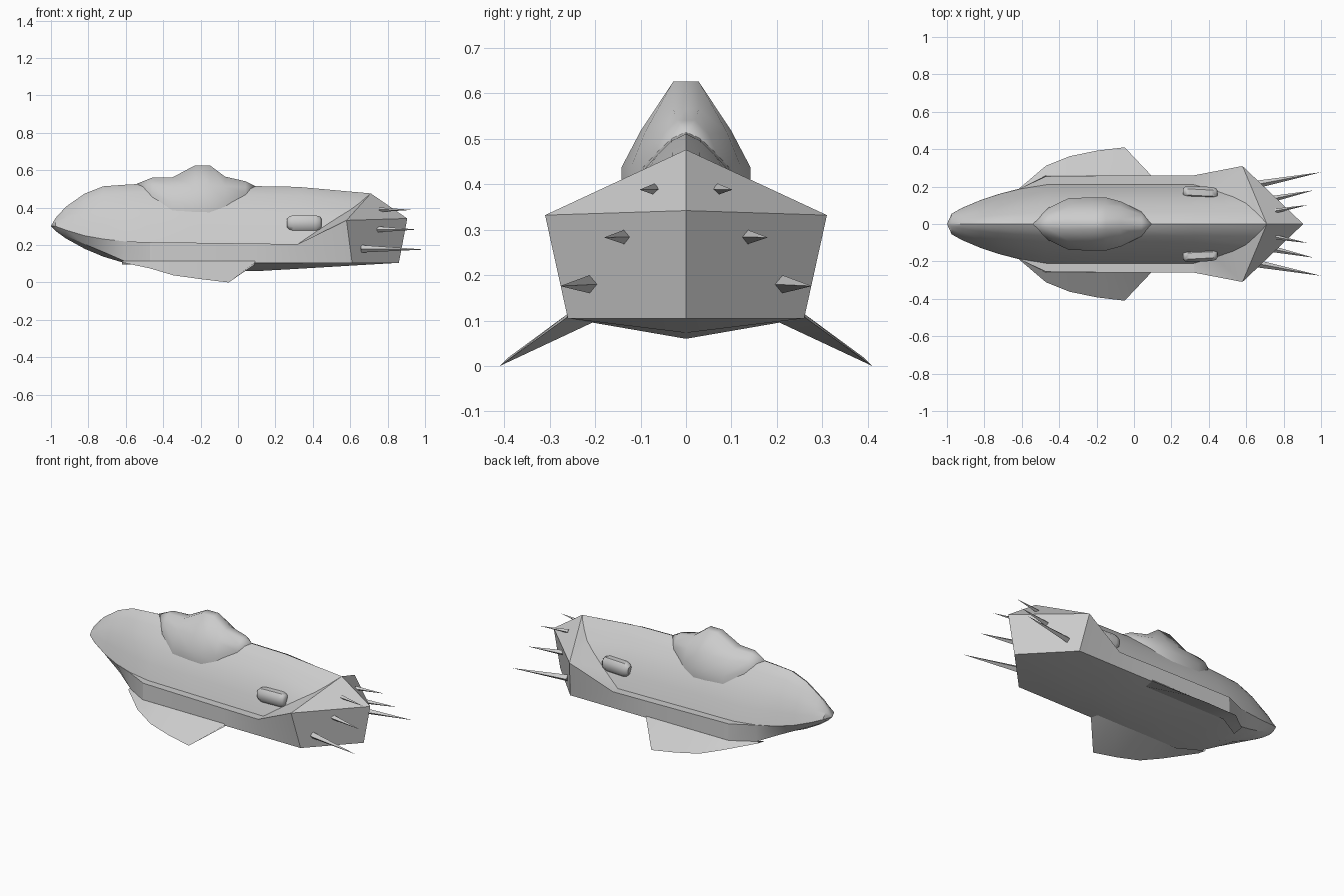
import bpy, bmesh
from math import radians
from mathutils import Vector

if "Cube" in bpy.data.objects:
    bpy.data.objects.remove(bpy.data.objects["Cube"])


def loft(bm, rings, closed=False):
    """Skin a list of equal-length point rows and return the vertex rows."""
    rows = [[bm.verts.new(p) for p in r] for r in rings]
    n = len(rows[0])
    for a, b in zip(rows, rows[1:]):
        for i in range(n if closed else n - 1):
            j = (i + 1) % n
            bm.faces.new((a[i], a[j], b[j], b[i]))
    return rows


def finish(bm, name, angle=30, mirror=True):
    """Mirror across y, weld, fix normals, make the object."""
    if mirror:
        dup = bmesh.ops.duplicate(bm, geom=bm.verts[:] + bm.edges[:] + bm.faces[:])["geom"]
        for v in dup:
            if isinstance(v, bmesh.types.BMVert):
                v.co.y *= -1
    bmesh.ops.remove_doubles(bm, verts=bm.verts[:], dist=0.0005)
    bmesh.ops.recalc_face_normals(bm, faces=bm.faces[:])
    me = bpy.data.meshes.new(name)
    bm.to_mesh(me)
    bm.free()
    ob = bpy.data.objects.new(name, me)
    bpy.context.collection.objects.link(ob)
    bpy.ops.object.select_all(action='DESELECT')
    ob.select_set(True)
    bpy.context.view_layer.objects.active = ob
    bpy.ops.object.shade_smooth_by_angle(angle=radians(angle))
    return ob


# Hull: rounded back over a ledge, flat lower sides, shallow keel
SHAPE = [(0, 1), (.15, .95), (.3, .85), (.48, .71), (.67, .53), (.85, .28), (1, 0)]
# x, top z, ledge z, ledge inner y, ledge outer y, low z, low y, keel z
STATIONS = [
    (-1, .302, .302, 0, 0, .302, 0, .302),
    (-.975, .345, .30, .055, .055, .283, .035, .275),
    (-.92, .405, .28, .085, .086, .25, .055, .235),
    (-.82, .475, .25, .127, .128, .205, .085, .18),
    (-.72, .514, .232, .16, .161, .163, .125, .138),
    (-.61, .522, .22, .187, .19, .115, .18, .105),
    (-.47, .53, .215, .21, .255, .105, .26, .09),
    (-.2, .527, .212, .21, .258, .105, .26, .075),
    (.09, .515, .208, .21, .26, .105, .26, .06),
    (.32, .511, .205, .21, .26, .105, .26, .073),
]
rings = []
for x, zt, zl, yi, yo, zb, yb, zk in STATIONS:
    ring = [(x, yi * f, zl + (zt - zl) * g) for f, g in SHAPE]
    rings.append(ring + [(x, yo, zl), (x, yb, zb), (x, 0, zk)])
corner, low = (.58, .31, .332), (.61, .26, .105)
rings.append([(.71, 0, .476), (.685, .03, .455), (.65, .065, .425), (.60, .11, .388),
              (.53, .145, .345), (.43, .18, .28), (.32, .21, .205),
              corner, low, (.86, 0, .105)])
bm = bmesh.new()
last = loft(bm, rings)[-1]
# Flared tail plates and pointed stern
c = last[7]
for a, b in zip(last[:6], last[1:7]):
    bm.faces.new((a, b, c))
peak = bm.verts.new((.905, 0, .342))
bm.faces.new((last[0], c, peak))
bm.faces.new((c, last[8], last[9], peak))
bmesh.ops.dissolve_degenerate(bm, dist=.0004, edges=bm.edges[:])
finish(bm, "hull", 25)

# Canopy: raised bubble sunk into the hull
CANOPY = [  # x, top z, top y, shoulder y, shoulder z, side y, side z
    (-.54, .528, 0, 0, .528, 0, .528),
    (-.46, .56, .022, .06, .52, .085, .47),
    (-.35, .562, .03, .09, .512, .138, .43),
    (-.23, .626, .028, .10, .517, .142, .437),
    (-.15, .626, .028, .10, .517, .142, .437),
    (-.07, .566, .028, .09, .515, .12, .44),
    (.04, .541, .02, .05, .51, .065, .475),
    (.095, .514, 0, 0, .514, 0, .514),
]
bm = bmesh.new()
loft(bm, [[(x, 0, z), (x, y, z), (x, y2, z2), (x, y3, z3), (x, y3, z3 - .065)]
          if 0 < i < 7 else [(x, 0, z)] * 4 + [(x, 0, z - .03)]
          for i, (x, z, y, y2, z2, y3, z3) in enumerate(CANOPY)])
bmesh.ops.dissolve_degenerate(bm, dist=.0004, edges=bm.edges[:])
finish(bm, "canopy", 60)

# Downswept side fins: thin wedges
FIN = [  # root x, root y, tip point
    (-.62, .175, (-.62, .185, .107)),
    (-.47, .26, (-.47, .312, .075)),
    (-.35, .26, (-.345, .362, .038)),
    (-.2, .26, (-.2, .392, .018)),
    (-.03, .26, (-.05, .41, 0)),
    (.09, .26, (.09, .262, .107)),
]
bm = bmesh.new()
rows = loft(bm, [[(x, y, .115), tip, (x, y - .055, .096)] for x, y, tip in FIN], True)
bm.faces.new(rows[0])
bm.faces.new(rows[-1])
finish(bm, "side_fins", 20)

# Pods on the flanks: bevelled capsules
bm = bmesh.new()
rings = []
for x, s in [(.262, .55), (.275, .85), (.295, 1), (.415, 1), (.437, .85), (.446, .55)]:
    ring = []
    for u, v in [(1, .5), (.5, 1), (-.5, 1), (-1, .5), (-1, -.5), (-.5, -1), (.5, -1), (1, -.5)]:
        ring.append((x, .168 + .033 * s * u - (x - .355) * .05, .318 + .041 * s * v))
    rings.append(ring)
rows = loft(bm, rings, True)
bm.faces.new(rows[0])
bm.faces.new(rows[-1])
finish(bm, "flank_pods", 40)

# Stern spikes: four-sided needles
SPIKES = [((.66, .212, .18), (1.0, .277, .176), .02),
          ((.745, .135, .284), (.96, .18, .283), .016),
          ((.755, .07, .389), (.93, .102, .388), .0125)]
bm = bmesh.new()
for base, tip, r in SPIKES:
    base, tip = Vector(base), Vector(tip)
    side = (tip - base).cross(Vector((0, 0, 1))).normalized()
    up = side.cross(tip - base).normalized()
    ring = [bm.verts.new(base + d * r) for d in (side, up, -side, -up)]
    bm.faces.new(ring)
    t = bm.verts.new(tip)
    for i in range(4):
        bm.faces.new((ring[i], ring[(i + 1) % 4], t))
finish(bm, "stern_spikes", 20)
